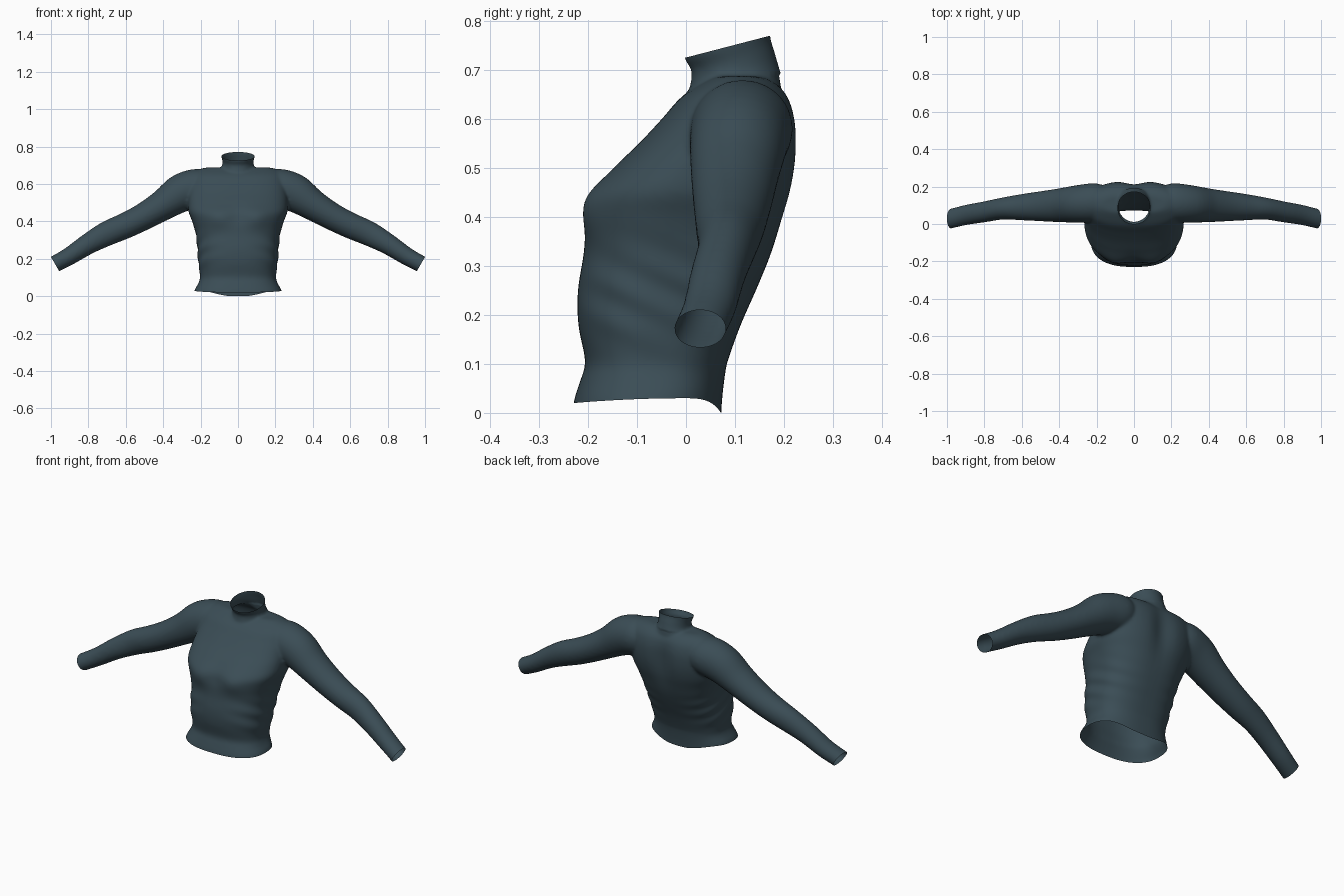
import bpy, bmesh, math
from mathutils import Vector

if "Cube" in bpy.data.objects:
    bpy.data.objects.remove(bpy.data.objects["Cube"])

N = 56


def spow(v, e):
    return math.copysign(abs(v) ** e, v)


def smooth_rows(rows, steps=5):
    """Catmull-Rom interpolation through rows of numbers."""
    out = []
    for i in range(len(rows) - 1):
        p = [rows[max(i - 1, 0)], rows[i], rows[i + 1], rows[min(i + 2, len(rows) - 1)]]
        for s in range(steps):
            t = s / steps
            out.append([0.5 * (2 * b + (c - a) * t + (2 * a - 5 * b + 4 * c - d) * t * t
                               + (3 * b - a - 3 * c + d) * t ** 3) for a, b, c, d in zip(*p)])
    return out + [list(rows[-1])]


def loft(bm, rings):
    """Closed solid through a list of point rings."""
    vs = [[bm.verts.new(p) for p in r] for r in rings]
    faces = []
    for a, b in zip(vs, vs[1:]):
        for i in range(N):
            j = (i + 1) % N
            faces.append(bm.faces.new((a[i], a[j], b[j], b[i])))
    faces += [bm.faces.new(vs[0][::-1]), bm.faces.new(vs[-1])]
    bmesh.ops.recalc_face_normals(bm, faces=faces)


angles = [2 * math.pi * i / N for i in range(N)]
bm = bmesh.new()

# torso: z, half width, front y, back y
torso = [(-.03, .24, -.238, .07), (.03, .233, -.23, .072), (.07, .212, -.216, .077),
         (.105, .203, -.206, .085), (.18, .212, -.22, .112), (.25, .216, -.221, .143),
         (.33, .225, -.209, .177), (.40, .245, -.208, .202), (.45, .264, -.196, .218),
         (.50, .267, -.15, .228), (.55, .265, -.097, .231), (.60, .26, -.05, .227),
         (.645, .247, -.01, .212), (.675, .215, .035, .185), (.688, .17, .06, .155)]
rings = []
for z, w, f, b in smooth_rows(torso):
    c, r = (f + b) / 2, (b - f) / 2
    rings.append([(w * spow(math.cos(a), .8), c + r * spow(math.sin(a), .8), z) for a in angles])
loft(bm, rings)

# collar: z, centre y, x radius, y radius, tilted up toward the back
TILT = .26
collar = [(.62, .10, .125, .105), (.665, .099, .10, .096), (.69, .098, .086, .09),
          (.72, .096, .083, .084), (.737, .088, .087, .086), (.75, .084, .09, .088),
          (.78, .083, .09, .088)]
rings = []
for z, c, rx, ry in smooth_rows(collar):
    rings.append([(rx * math.cos(a), c + ry * math.sin(a), z + TILT * ry * math.sin(a)) for a in angles])
loft(bm, rings)

# sleeves: centre x, y, z, radius across, radius front to back
sleeve = [(.12, .115, .60, .06, .07), (.20, .115, .585, .098, .102), (.30, .108, .553, .102, .10),
          (.40, .10, .488, .083, .09), (.50, .095, .428, .073, .08), (.60, .09, .378, .069, .07),
          (.70, .083, .335, .066, .059), (.80, .065, .28, .056, .056), (.90, .048, .215, .048, .054),
          (.978, .029, .172, .045, .053), (1.03, .018, .142, .045, .053)]
rows = smooth_rows(sleeve)
for side in (1, -1):
    rings = []
    for i, (x, y, z, rn, ry) in enumerate(rows):
        p, q = rows[max(i - 2, 0)], rows[min(i + 2, len(rows) - 1)]
        d = Vector((q[0] - p[0], q[2] - p[2])).normalized()
        rings.append([(side * (x - d.y * rn * math.sin(a)), y + ry * math.cos(a),
                       z + d.x * rn * math.sin(a)) for a in angles])
    loft(bm, rings)

me = bpy.data.meshes.new("turtleneck_sweater")
bm.to_mesh(me)
bm.free()
sweater = bpy.data.objects.new("turtleneck_sweater", me)
bpy.context.collection.objects.link(sweater)

# fuse the solids into one knitted skin
rm = sweater.modifiers.new("fuse", 'REMESH')
rm.mode = 'VOXEL'
rm.voxel_size = .0075
sm = sweater.modifiers.new("soften", 'SMOOTH')
sm.factor = .5
sm.iterations = 9
dg = bpy.context.evaluated_depsgraph_get()
fused = bpy.data.meshes.new_from_object(sweater.evaluated_get(dg))
sweater.modifiers.clear()
sweater.data = fused

bm = bmesh.new()
bm.from_mesh(fused)

# open the hem, collar and cuffs
cuts = [((0, 0, .03), (0, 0, -1)), ((0, .084, .748), (0, -TILT, 1)),
        ((.978, 0, .172), (.86, 0, -.5)), ((-.978, 0, .172), (-.86, 0, -.5))]
for co, no in cuts:
    bmesh.ops.bisect_plane(bm, geom=bm.verts[:] + bm.edges[:] + bm.faces[:], dist=1e-5,
                           plane_co=co, plane_no=Vector(no).normalized(), clear_outer=True)


def bump(v, c, w):
    return math.exp(-((v - c) / w) ** 2)


# body shaping: spine groove, bust, waist folds and curved hem
bm.normal_update()
for v in bm.verts:
    x, y, z = v.co
    if y > .08 and z < .69:
        v.co.y -= .02 * bump(x, 0, .06) * bump(z, .53, .13)
    if y < -.03:
        v.co.y -= .012 * bump(abs(x), .11, .06) * bump(z, .42, .05)
        v.co.y += .008 * bump(x, 0, .05) * bump(z, .43, .06)
    if abs(x) < .27 and z < .45:
        side = min(1, abs(x) / .2) ** 2
        fold = .003 * side * math.sin(75 * (z + .5 * y)) * bump(z, .24, .09)
        v.co += v.normal * fold
    if z < .1:
        t = (.1 - z) / .07
        if y < 0:
            v.co.z -= t * .01 * (y / .23) ** 2
        else:
            v.co.z -= t * .03 * max(0, 1 - (x / .23) ** 2) * min(1, y / .07) ** 2
for f in bm.faces:
    f.smooth = True
bm.to_mesh(fused)
bm.free()

mat = bpy.data.materials.new("dark slate blue")
mat.diffuse_color = (.043, .074, .092, 1)
mat.use_nodes = True
mat.node_tree.nodes["Principled BSDF"].inputs["Base Color"].default_value = mat.diffuse_color
fused.materials.clear()
fused.materials.append(mat)
